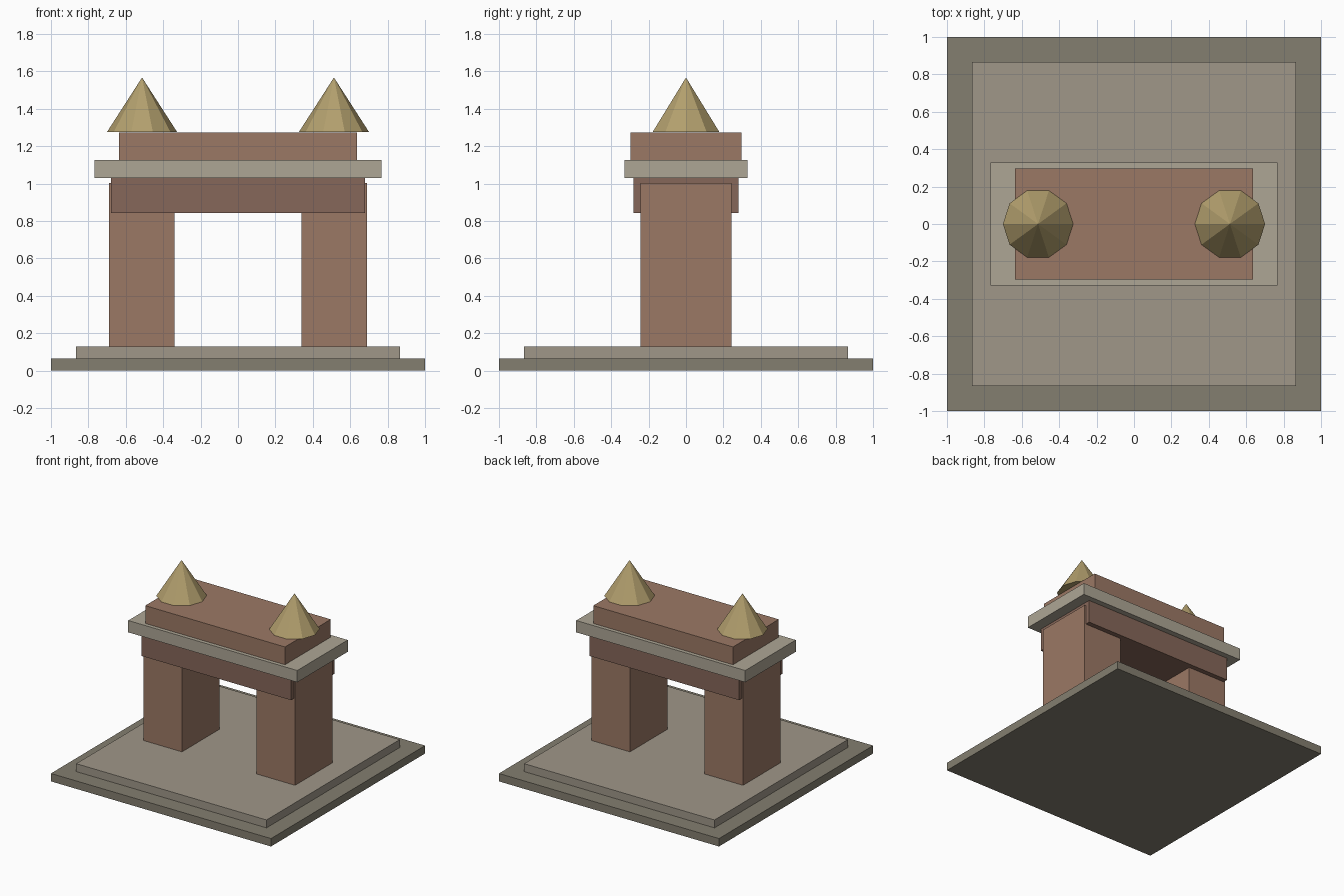
import bpy, math

if "Cube" in bpy.data.objects:
    bpy.data.objects.remove(bpy.data.objects["Cube"])


def material(name, rgb):
    m = bpy.data.materials.new(name)
    m.diffuse_color = (*rgb, 1)
    m.use_nodes = True
    m.node_tree.nodes["Principled BSDF"].inputs["Base Color"].default_value = m.diffuse_color
    return m


def box(name, half_x, half_y, z0, z1, mat, x=0):
    bpy.ops.mesh.primitive_cube_add(size=1, location=(x, 0, (z0 + z1) / 2))
    ob = bpy.context.object
    ob.name = name
    ob.scale = (2 * half_x, 2 * half_y, z1 - z0)
    bpy.ops.object.transform_apply(location=False, rotation=False, scale=True)
    ob.data.materials.append(mat)
    return ob


dark_stone = material("dark_stone", (0.23, 0.21, 0.16))
paving = material("paving", (0.35, 0.31, 0.25))
brick = material("brick", (0.33, 0.19, 0.13))
dark_brick = material("dark_brick", (0.24, 0.135, 0.10))
pale_stone = material("pale_stone", (0.42, 0.38, 0.30))
gold = material("gold", (0.45, 0.35, 0.155))

# Stepped base
box("lower_step", 1.0, 1.0, 0, 0.065, dark_stone)
box("upper_step", 0.865, 0.865, 0.065, 0.13, paving)

# Lintel, cornice and attic block
box("lintel", 0.678, 0.282, 0.842, 1.03, dark_brick)
box("cornice", 0.768, 0.328, 1.03, 1.127, pale_stone)
box("attic", 0.635, 0.297, 1.127, 1.273, brick)

# Pillars and ten-sided roof cones on both sides
for side, s in (("left", -1), ("right", 1)):
    box(side + "_pillar", 0.175, 0.243, 0.13, 1.003, brick, x=s * 0.514)
    bpy.ops.mesh.primitive_cone_add(
        vertices=10, radius1=0.188, radius2=0, depth=0.292,
        location=(s * 0.513, 0, 1.275 + 0.146), rotation=(0, 0, math.pi / 2))
    cone = bpy.context.object
    cone.name = side + "_spire"
    cone.data.materials.append(gold)
